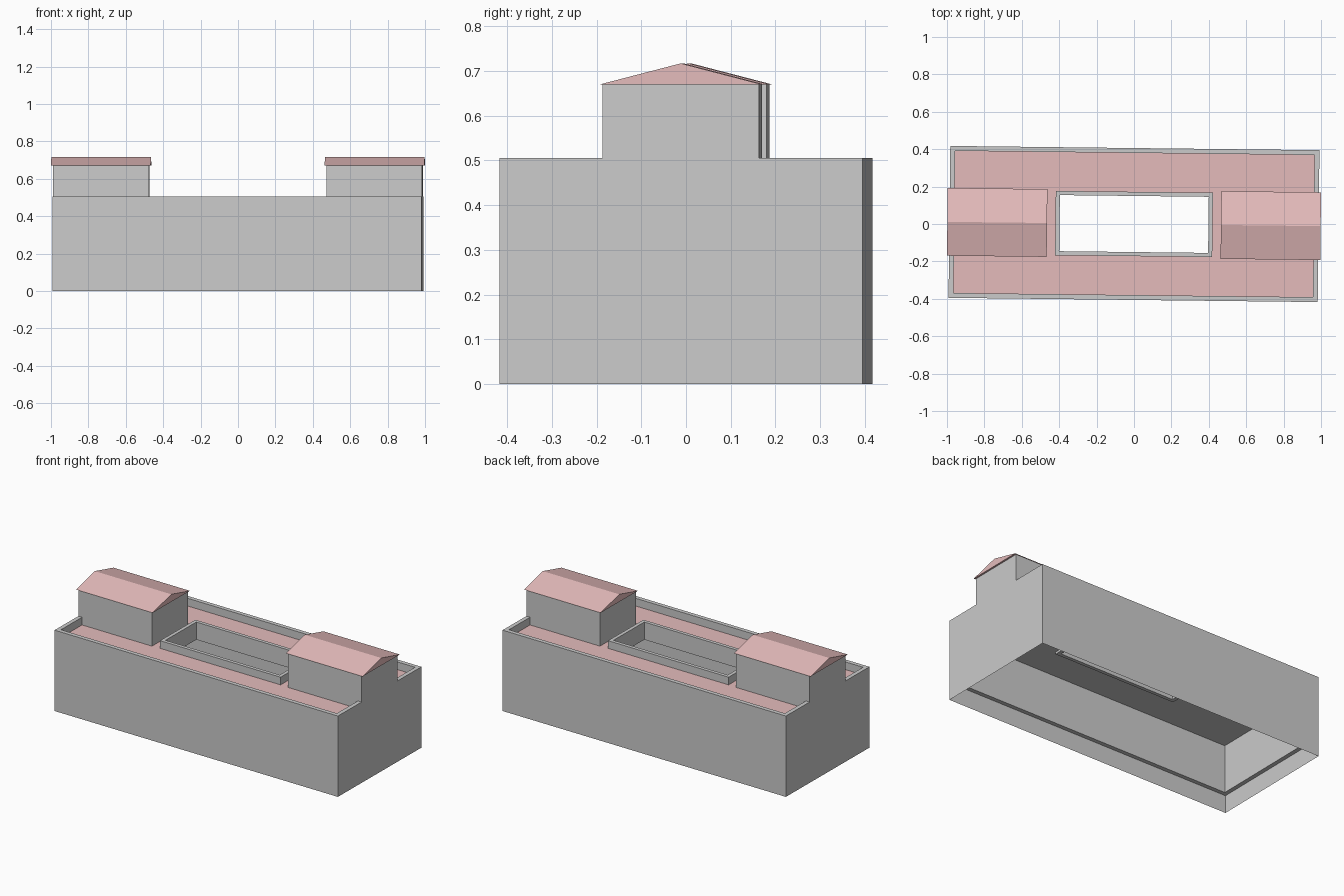
import bpy, bmesh

if "Cube" in bpy.data.objects:
    bpy.data.objects.remove(bpy.data.objects["Cube"])

YAW = -0.0115            # the whole building is turned slightly
L, W, T = 0.987, 0.406, 0.026   # half length, half depth, parapet thickness
TOP, DECK, CEIL = 0.505, 0.457, 0.408

red = bpy.data.materials.new("roof_red")
red.diffuse_color = (0.78, 0.50, 0.50, 1)
red.use_nodes = True
red.node_tree.nodes["Principled BSDF"].inputs["Base Color"].default_value = red.diffuse_color


def finish(name, bm, mat=None):
    me = bpy.data.meshes.new(name)
    bm.to_mesh(me)
    bm.free()
    ob = bpy.data.objects.new(name, me)
    bpy.context.collection.objects.link(ob)
    ob.rotation_euler.z = YAW
    if mat:
        me.materials.append(mat)
    return ob


def rect_loft(name, steps, mat=None):
    """Skin through a chain of centred rectangles (half x, half y, z)."""
    bm = bmesh.new()
    loops = [[bm.verts.new((sx * x, sy * y, z))
              for sx, sy in ((-1, -1), (1, -1), (1, 1), (-1, 1))]
             for x, y, z in steps]
    for a, b in zip(loops, loops[1:]):
        for j in range(4):
            k = (j + 1) % 4
            bm.faces.new((a[j], a[k], b[k], b[j]))
    bmesh.ops.remove_doubles(bm, verts=bm.verts[:], dist=1e-5)
    return finish(name, bm, mat)


def prism_x(name, profile, x0, x1, mat=None):
    """Extrude a (y, z) profile along x."""
    bm = bmesh.new()
    face = bm.faces.new([bm.verts.new((x0, y, z)) for y, z in profile])
    ext = bmesh.ops.extrude_face_region(bm, geom=[face], use_keep_orig=True)
    moved = [g for g in ext["geom"] if isinstance(g, bmesh.types.BMVert)]
    bmesh.ops.translate(bm, verts=moved, vec=(x1 - x0, 0, 0))
    bmesh.ops.recalc_face_normals(bm, faces=bm.faces[:])
    return finish(name, bm, mat)


# Outer walls with parapet: thick above, thin skirt at the open bottom
rect_loft("outer_walls", [(L, W, 0), (L, W, 0.11), (L, W, TOP),
                          (L - T, W - T, TOP), (L - T, W - T, 0.11),
                          (L, W, 0.11)])

# Parapet around the courtyard opening
CX, CY, CT = 0.42, 0.172, 0.022
rect_loft("courtyard_parapet", [(CX, CY, 0.395), (CX, CY, TOP),
                                (CX - CT, CY - CT, TOP),
                                (CX - CT, CY - CT, 0.395), (CX, CY, 0.395)])

# Flat roof surface and the ceiling beneath it
rect_loft("roof_deck", [(L - T, W - T, DECK), (CX, CY, DECK)], red)
rect_loft("ceiling", [(CX, CY, CEIL), (L - T, W - T, CEIL)])

# Two rooftop houses with gabled roofs
for side, s in (("left", -1), ("right", 1)):
    prism_x(side + "_house", [(-0.175, DECK), (0.175, DECK),
                              (0.175, 0.67), (-0.175, 0.67)],
            s * 0.474, s * L)
    prism_x(side + "_gable_roof", [(-0.181, 0.67), (0.181, 0.67), (0, 0.717)],
            s * 0.465, s * 0.998, red)
